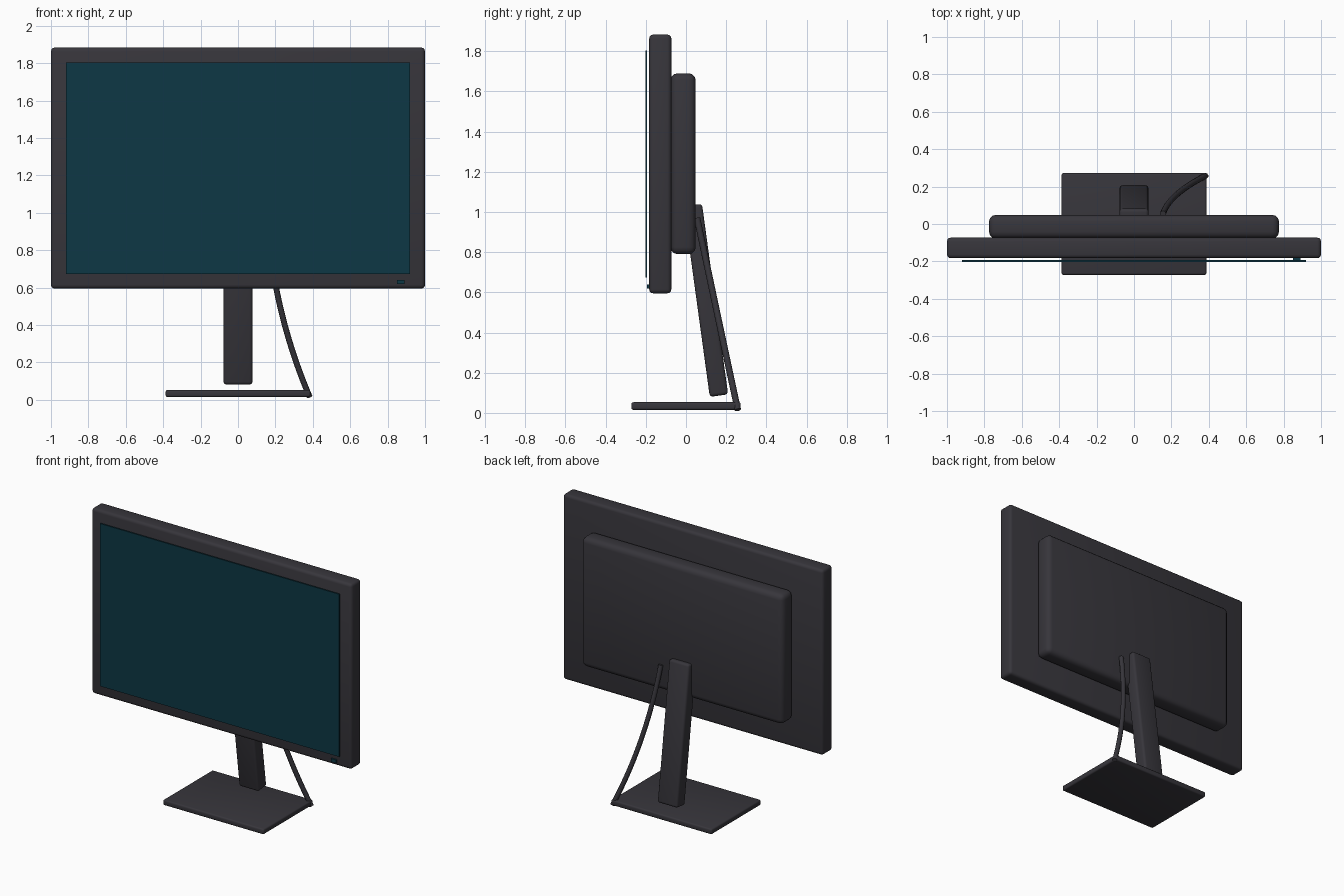
import bpy
import math

cube = bpy.data.objects.get("Cube")
if cube:
    bpy.data.objects.remove(cube, do_unlink=True)


def make_material(name, rgb):
    mat = bpy.data.materials.new(name)
    mat.use_nodes = True
    colour = (*rgb, 1)
    mat.diffuse_color = colour
    bsdf = next(n for n in mat.node_tree.nodes if n.type == "BSDF_PRINCIPLED")
    bsdf.inputs["Base Color"].default_value = colour
    return mat


charcoal = make_material("charcoal plastic", (0.038, 0.036, 0.044))
teal = make_material("dark teal glass", (0.004, 0.038, 0.058))


def box(name, centre, size, mat, bevel=0.0, tilt=0.0):
    """Rounded box, optionally leaning about the x axis."""
    bpy.ops.mesh.primitive_cube_add(size=1, location=centre)
    obj = bpy.context.object
    obj.name = name
    obj.scale = size
    bpy.ops.object.transform_apply(location=False, rotation=False, scale=True)
    obj.rotation_euler.x = tilt
    obj.data.materials.append(mat)
    if bevel:
        mod = obj.modifiers.new("rounded edges", "BEVEL")
        mod.width = bevel
        mod.segments = 3
        bpy.ops.object.modifier_apply(modifier=mod.name)
        bpy.ops.object.shade_smooth_by_angle(angle=math.radians(35))
    return obj


# Display housing and the raised box on its back
box("display_housing", (0, -0.128, 1.239), (2, 0.11, 1.288), charcoal, 0.02)
box("rear_housing", (0, -0.014, 1.24), (1.55, 0.125, 0.9), charcoal, 0.035)

# Screen plate stands just proud of the housing
box("screen", (0, -0.198, 1.238), (1.84, 0.009, 1.13), teal)
box("power_button", (0.87, -0.187, 0.629), (0.042, 0.014, 0.022), teal)

# Leaning neck and flat foot
box("stand_neck", (0, 0.099, 0.56), (0.155, 0.092, 0.957), charcoal, 0.016,
    math.radians(7.8))
box("stand_base", (0, 0, 0.034), (0.774, 0.544, 0.038), charcoal, 0.01)

# Cable sweeping from the rear housing down to the corner of the foot
start, control, end = (0.155, 0.055, 0.97), (0.19, 0.16, 0.47), (0.383, 0.258, 0.015)
curve = bpy.data.curves.new("cable", "CURVE")
curve.dimensions = "3D"
curve.bevel_depth = 0.016
curve.bevel_resolution = 3
curve.use_fill_caps = True
steps = 20
spline = curve.splines.new("POLY")
spline.points.add(steps)
for i, point in enumerate(spline.points):
    t = i / steps
    point.co = (*[(1 - t) ** 2 * a + 2 * t * (1 - t) * b + t * t * c
                  for a, b, c in zip(start, control, end)], 1)
cable = bpy.data.objects.new("cable", curve)
bpy.context.collection.objects.link(cable)
curve.materials.append(charcoal)
bpy.ops.object.select_all(action="DESELECT")
cable.select_set(True)
bpy.context.view_layer.objects.active = cable
bpy.ops.object.convert(target="MESH")
bpy.ops.object.shade_smooth_by_angle(angle=math.radians(50))
